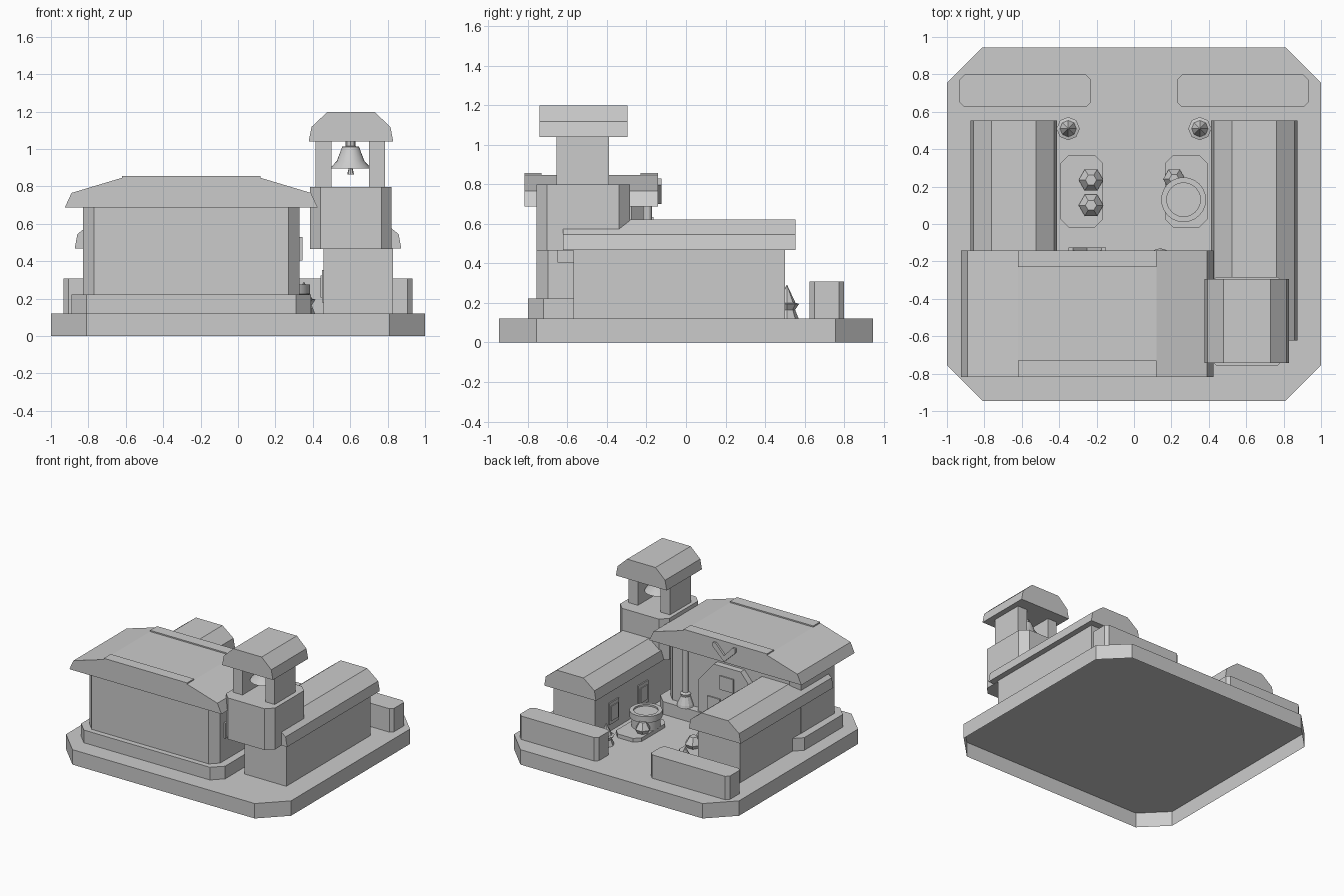
import bpy, bmesh, math

cube = bpy.data.objects.get("Cube")
if cube:
    bpy.data.objects.remove(cube, do_unlink=True)

stone = bpy.data.materials.new("plain_grey")
stone.use_nodes = True
GREY = (0.6, 0.6, 0.6, 1)
stone.diffuse_color = GREY
stone.node_tree.nodes["Principled BSDF"].inputs["Base Color"].default_value = GREY


def finish(name, bm):
    bmesh.ops.recalc_face_normals(bm, faces=bm.faces)
    mesh = bpy.data.meshes.new(name)
    bm.to_mesh(mesh)
    bm.free()
    mesh.materials.append(stone)
    obj = bpy.data.objects.new(name, mesh)
    bpy.context.collection.objects.link(obj)
    return obj


def extrude(name, points, offset, hollow=False):
    """Outline pushed along an offset; hollow leaves the first side open."""
    bm = bmesh.new()
    face = bm.faces.new([bm.verts.new(p) for p in points])
    grown = bmesh.ops.extrude_face_region(bm, geom=[face], use_keep_orig=True)
    moved = [v for v in grown["geom"] if isinstance(v, bmesh.types.BMVert)]
    bmesh.ops.translate(bm, verts=moved, vec=offset)
    if hollow:
        bmesh.ops.delete(bm, geom=[face], context="FACES_ONLY")
    return finish(name, bm)


def block(name, x, y, z, cut=0.0, hollow=False):
    """Upright box with optional chamfered vertical corners."""
    (x0, x1), (y0, y1), (z0, z1) = x, y, z
    if cut:
        outline = [(x0 + cut, y0), (x1 - cut, y0), (x1, y0 + cut), (x1, y1 - cut),
                   (x1 - cut, y1), (x0 + cut, y1), (x0, y1 - cut), (x0, y0 + cut)]
    else:
        outline = [(x0, y0), (x1, y0), (x1, y1), (x0, y1)]
    return extrude(name, [(a, b, z0) for a, b in outline], (0, 0, z1 - z0), hollow)


def roof(name, cx, half_profile, y0, y1):
    """Symmetric roof, its half profile listed from eave to ridge."""
    right = [(cx + w, y0, z) for w, z in half_profile]
    left = [(cx - w, y0, z) for w, z in reversed(half_profile)]
    return extrude(name, right + left, (0, y1 - y0, 0))


def lathe(name, cx, cy, profile, sides, smooth=False):
    """Turned shape from (radius, height) pairs, closed at both ends."""
    bm = bmesh.new()
    rings = []
    for r, z in profile:
        rings.append([bm.verts.new((cx + r * math.cos(math.tau * i / sides),
                                    cy + r * math.sin(math.tau * i / sides), z))
                      for i in range(sides)])
    for low, high in zip(rings, rings[1:]):
        for i in range(sides):
            j = (i + 1) % sides
            bm.faces.new((low[i], low[j], high[j], high[i]))
    bm.faces.new(rings[0])
    bm.faces.new(rings[-1])
    obj = finish(name, bm)
    if smooth:
        bpy.ops.object.select_all(action="DESELECT")
        obj.select_set(True)
        bpy.context.view_layer.objects.active = obj
        bpy.ops.object.shade_smooth_by_angle(angle=math.radians(35))
    return obj


GROUND = 0.12

# Ground slab, open underneath
block("ground_slab", (-1, 1), (-0.945, 0.945), (0, GROUND), 0.19, hollow=True)

# Main hall
block("hall_plinth", (-0.89, 0.39), (-0.8, -0.15), (GROUND, 0.222), 0.08)
block("hall_walls", (-0.83, 0.33), (-0.757, -0.215), (GROUND, 0.7), 0.06)
roof("hall_roof", -0.25, [(0.676, 0.687), (0.64, 0.765), (0.37, 0.846)], -0.818, -0.142)
for label, y in (("front", -0.818), ("back", -0.23)):
    block(f"{label}_ridge_strip", (-0.62, 0.12), (y, y + 0.088), (0.84, 0.856))
block("hall_side_window", (0.32, 0.345), (-0.65, -0.5), (0.405, 0.53))

# Hall rear entrance, gable brace and porch column
extrude("rear_portal",
        [(-0.25 + x, -0.23, z) for x, z in ((-0.26, 0.2), (0.26, 0.2), (0.26, 0.47),
                                            (0.12, 0.635), (-0.12, 0.635), (-0.26, 0.47))],
        (0, 0.065, 0))
for s in (-1, 1):
    x = -0.25 + 0.115 * s
    block("door_panel", (x - 0.055, x + 0.055), (-0.17, -0.155), (0.222, 0.37))
    extrude("gable_brace",
            [(-0.25 + s * a, -0.15, z) for a, z in ((0, 0.7), (0.1, 0.795), (0.1, 0.83),
                                                     (0.075, 0.83), (0, 0.75))],
            (0, 0.025, 0))
block("portal_window", (-0.31, -0.19), (-0.17, -0.155), (0.45, 0.56))
lathe("porch_column", 0.14, -0.195,
      [(0.065, 0.22), (0.06, 0.24), (0.035, 0.3), (0.04, 0.32), (0.022, 0.33), (0.022, 0.7)], 12)

# Side wings with roofs, windows, planters and courtyard shrubs
for side, s in (("left", 1), ("right", -1)):
    cx = 0.643 * s
    block(f"{side}_wing_walls", (cx - 0.185, cx + 0.185), (-0.57, 0.5), (GROUND, 0.5))
    roof(f"{side}_wing_roof", cx, [(0.23, 0.468), (0.216, 0.545), (0.118, 0.622)], -0.623, 0.553)
    inner = cx - s * 0.185
    for y in (0.27, -0.1):
        for part, half, depth in (("frame", 0.062, 0.01), ("pane", 0.042, 0.016)):
            block(f"{side}_window_{part}", (inner - depth, inner + depth),
                  (y - half, y + half), (0.265 - half * 1.4, 0.265 + half * 1.4))
    px = 0.582 * s
    block(f"{side}_planter", (px - 0.35, px + 0.35), (0.625, 0.798), (GROUND, 0.308), 0.025)
    bed = 0.28 * s
    block(f"{side}_courtyard_bed", (bed - 0.113, bed + 0.113), (-0.02, 0.37), (GROUND, 0.15), 0.045)
    lathe(f"{side}_shrub", 0.352 * s, 0.51,
          [(0.06, GROUND), (0.042, 0.165), (0.062, 0.195), (0.044, 0.2), (0.002, 0.29)], 8)

# Faceted bushes on the courtyard beds
for x, y, size in ((-0.23, 0.235, 1), (-0.23, 0.1, 1), (0.215, 0.24, 0.9)):
    lathe("faceted_bush", x, y, [(0.045 * size, 0.145), (0.066 * size, 0.18),
                                 (0.03 * size, 0.235)], 6)

# Round well
lathe("well", 0.265, 0.13, [(0.105, 0.15), (0.105, 0.22), (0.12, 0.225), (0.12, 0.275),
                            (0.09, 0.275), (0.09, 0.262)], 24, True)

# Bell tower
block("tower_body", (0.385, 0.822), (-0.757, -0.283), (0.466, 0.798), 0.055)
for x in (0.457, 0.743):
    block("belfry_pier", (x - 0.042, x + 0.042), (-0.655, -0.39), (0.79, 1.05))
roof("tower_roof", 0.604, [(0.226, 1.04), (0.211, 1.118), (0.126, 1.198)], -0.742, -0.295)
lathe("bell", 0.602, -0.52, [(0.108, 0.895), (0.1, 0.908), (0.074, 0.935),
                             (0.055, 0.985), (0.045, 1.012), (0.02, 1.016)], 24, True)
lathe("bell_hanger", 0.602, -0.52, [(0.026, 1.01), (0.026, 1.05)], 8)
lathe("bell_clapper", 0.602, -0.52, [(0.018, 0.864), (0.01, 0.9)], 8)
